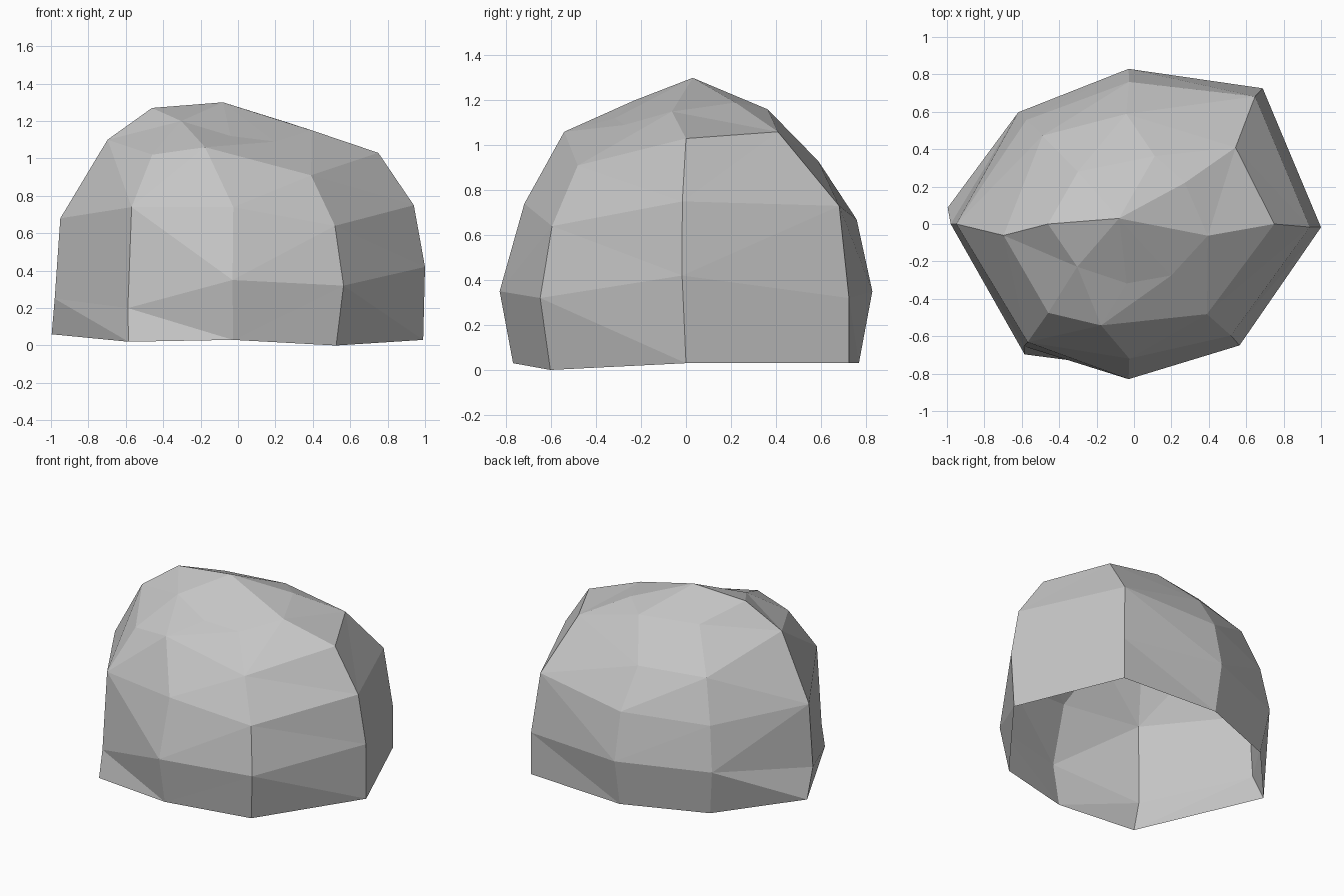
import bpy
import bmesh
from math import cos, sin, radians
from mathutils import Vector

default_cube = bpy.data.objects.get("Cube")
if default_cube:
    bpy.data.objects.remove(default_cube, do_unlink=True)


def make_material(name, colour):
    material = bpy.data.materials.new(name)
    material.use_nodes = True
    material.diffuse_color = colour
    shader = material.node_tree.nodes["Principled BSDF"]
    shader.inputs["Base Color"].default_value = colour
    shader.inputs["Roughness"].default_value = 0.9
    return material


def polar(angle, radius, height):
    """Point on a rib, from its direction in degrees, reach and height."""
    return Vector((radius * cos(radians(angle)), radius * sin(radians(angle)), height))


def bridge(bm, lower, upper):
    """Join two rings of equal size with a band of outward faces."""
    count = len(lower)
    for i in range(count):
        j = (i + 1) % count
        bm.faces.new((lower[i], lower[j], upper[j], upper[i]))


def fan(bm, ring, tip):
    """Close a ring with triangles meeting at a tip."""
    for i, vert in enumerate(ring):
        bm.faces.new((vert, ring[(i + 1) % len(ring)], tip))


# Ribs: directions of foot, wall, shoulder and crown, then (reach, height) going up
ribs = {
    "left": ((0, -1, 0, -9),
             ((.99, .03), (1, .42), (.94, .75), (.75, 1.03), (.4, 1.15))),
    "back_left": ((46.5, 46.5, 37, 39),
                  ((1, .03), (1, .32), (.94, .73), (.68, 1.06), (.35, 1.19))),
    "back": ((92, 92, 94, 73),
             ((.77, .03), (.83, .35), (.76, .67), (.59, .93), (.38, 1.16))),
    "back_right": ((136, 136, 136, 137),
                   ((.8, .03), (.86, .34), (.8, .64), (.68, .92), (.41, 1.17))),
    "right": ((175, 180, 185, 180),
              ((1, .06), (.98, .25), (.95, .68), (.7, 1.1), (.46, 1.27))),
    "front_right": ((230, 228, 226, 217),
                    ((.91, .02), (.88, .2), (.85, .74), (.66, 1.02), (.38, 1.2))),
    "front": ((268, 268, 252, 263),
              ((.77, .03), (.83, .35), (.72, .74), (.57, 1.06), (.32, 1.12))),
    "front_left": ((311, 311, 309, 306),
                   ((.8, 0), (.86, .32), (.79, .64), (.62, .91), (.34, 1.09))),
}

bm = bmesh.new()

# Hollow shell, open underneath, lofted ring by ring
rings = []
for level in range(5):
    ring = []
    for (foot, wall, shoulder, crown), profile in ribs.values():
        angle = (foot, wall, wall, shoulder, crown)[level]
        ring.append(bm.verts.new(polar(angle, *profile[level])))
    rings.append(ring)
for lower, upper in zip(rings, rings[1:]):
    bridge(bm, lower, upper)

# Peak
fan(bm, rings[-1], bm.verts.new((-.08, .03, 1.3)))

bmesh.ops.triangulate(bm, faces=bm.faces, quad_method="SHORT_EDGE")

mesh = bpy.data.meshes.new("boulder")
bm.to_mesh(mesh)
bm.free()
mesh.materials.append(make_material("stone_grey", (.56, .56, .56, 1)))
boulder = bpy.data.objects.new("boulder", mesh)
bpy.context.collection.objects.link(boulder)
